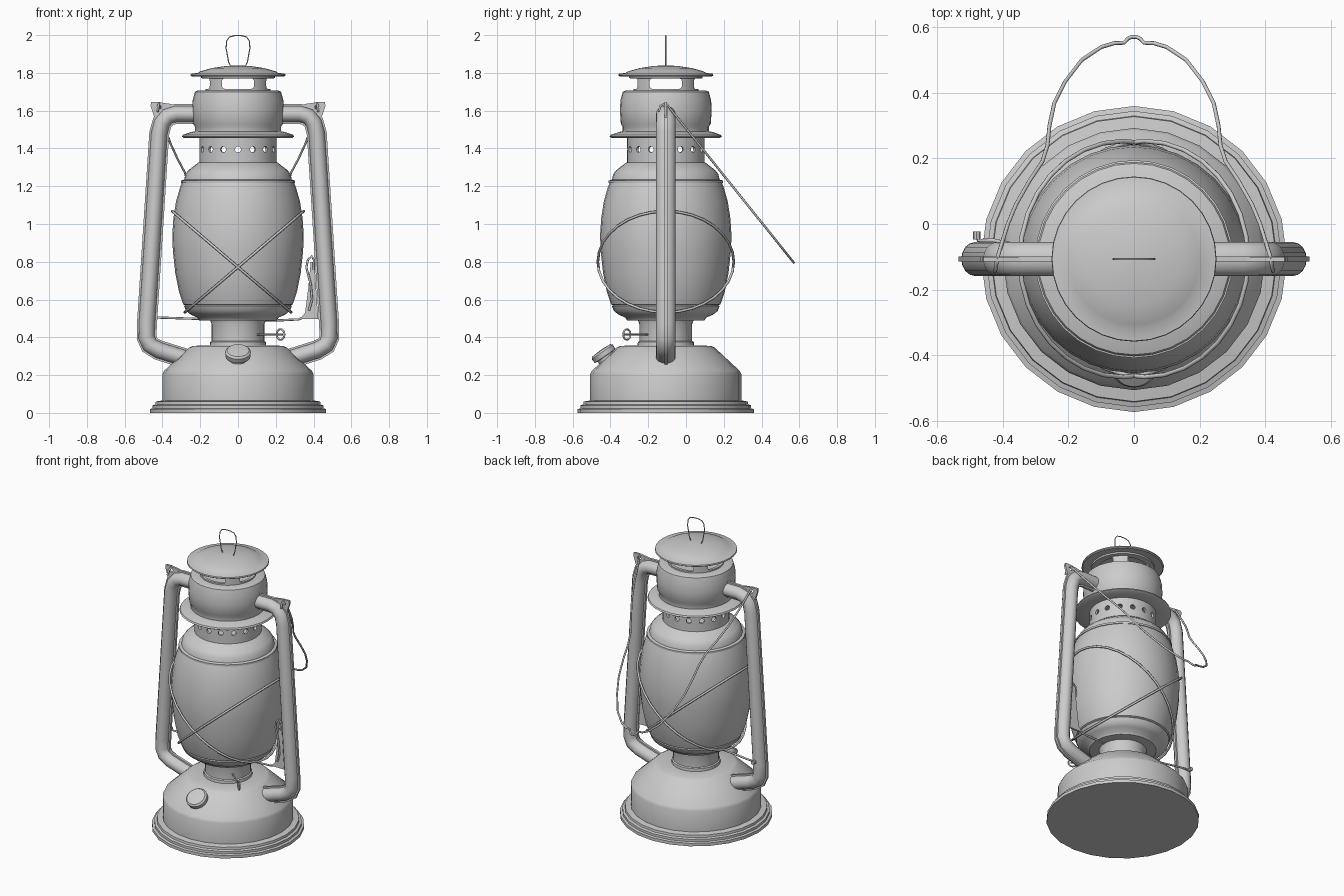
import bpy, bmesh, math
from mathutils import Vector, Matrix

if "Cube" in bpy.data.objects:
    bpy.data.objects.remove(bpy.data.objects["Cube"])

CY = -0.107                      # lantern axis lies at x=0, y=CY


def finish(name, bm, angle=35):
    bmesh.ops.recalc_face_normals(bm, faces=bm.faces)
    me = bpy.data.meshes.new(name)
    bm.to_mesh(me)
    bm.free()
    ob = bpy.data.objects.new(name, me)
    bpy.context.collection.objects.link(ob)
    smooth(ob, angle)
    return ob


def smooth(ob, angle=35):
    bpy.ops.object.select_all(action='DESELECT')
    ob.select_set(True)
    bpy.context.view_layer.objects.active = ob
    bpy.ops.object.shade_smooth_by_angle(angle=math.radians(angle))


def bridge(bm, rings, closed=False, caps=True):
    n = len(rings[0])
    pairs = list(zip(rings, rings[1:])) + ([(rings[-1], rings[0])] if closed else [])
    for a, b in pairs:
        for i in range(n):
            j = (i + 1) % n
            bm.faces.new((a[i], a[j], b[j], b[i]))
    if caps and not closed:
        bm.faces.new(rings[0])
        bm.faces.new(rings[-1])


def lathe(name, profile, seg=32, ring=False, mat=None):
    """Revolve (radius, z) points; ring=True joins last point to first."""
    mat = mat or Matrix.Translation((0, CY, 0))
    bm = bmesh.new()
    rings = [[bm.verts.new(mat @ Vector((r * math.sin(2 * math.pi * i / seg),
                                         r * math.cos(2 * math.pi * i / seg), z)))
              for i in range(seg)] for r, z in profile]
    bridge(bm, rings, closed=ring)
    return finish(name, bm)


def sweep(name, path, section, side):
    """Sweep (normal, y) section along an xz path."""
    bm = bmesh.new()
    pts = [Vector(p) for p in path]
    rings = []
    for i, p in enumerate(pts):
        d0 = (p - pts[i - 1]).normalized() if i else None
        d1 = (pts[i + 1] - p).normalized() if i < len(pts) - 1 else None
        t = ((d0 or d1) + (d1 or d0)).normalized()
        rings.append([bm.verts.new((side * (p.x + t.y * n), CY + y, p.y - t.x * n))
                      for n, y in section])
    bridge(bm, rings)
    return finish(name, bm, 50)


def wire(name, pts, r, cyclic=False):
    cu = bpy.data.curves.new(name, 'CURVE')
    cu.dimensions = '3D'
    cu.bevel_depth = r
    cu.bevel_resolution = 2
    cu.use_fill_caps = True
    sp = cu.splines.new('POLY')
    sp.points.add(len(pts) - 1)
    for q, p in zip(sp.points, pts):
        q.co = (*p, 1)
    sp.use_cyclic_u = cyclic
    ob = bpy.data.objects.new(name, cu)
    bpy.context.collection.objects.link(ob)
    bpy.ops.object.select_all(action='DESELECT')
    ob.select_set(True)
    bpy.context.view_layer.objects.active = ob
    bpy.ops.object.convert(target='MESH')
    smooth(bpy.context.view_layer.objects.active, 60)


def plate(name, outline, y, t, side=1):
    bm = bmesh.new()
    bridge(bm, [[bm.verts.new((side * x, y + s * t / 2, z)) for x, z in outline]
                for s in (-1, 1)])
    return finish(name, bm)


def cut(ob, cutter):
    m = ob.modifiers.new('cut', 'BOOLEAN')
    m.operation = 'DIFFERENCE'
    m.solver = 'EXACT'
    m.object = cutter
    bpy.ops.object.select_all(action='DESELECT')
    ob.select_set(True)
    bpy.context.view_layer.objects.active = ob
    bpy.ops.object.modifier_apply(modifier=m.name)
    bpy.data.objects.remove(cutter)
    smooth(ob)


# Fuel tank with stepped foot
lathe('fuel_tank', [(.467, 0), (.467, .02), (.452, .024), (.452, .04), (.437, .045),
                    (.435, .06), (.40, .066), (.40, .205), (.392, .222), (.26, .345),
                    (.24, .355), (.145, .357)], 24)
# Burner neck and globe seat
lathe('burner_neck', [(.15, .35), (.148, .375), (.14, .38), (.14, .47), (.147, .49), (.12, .50)])
lathe('globe_seat', [(.14, .488), (.205, .49), (.215, .505), (.25, .52), (.275, .54),
                     (.285, .565), (.275, .575)])
# Globe
lathe('globe', [(.26, .56), (.29, .575), (.312, .64), (.332, .74), (.345, .86), (.348, .94),
                (.342, 1.03), (.328, 1.12), (.308, 1.19), (.295, 1.225)])
lathe('globe_collar', [(.29, 1.215), (.302, 1.218), (.302, 1.23), (.285, 1.235), (.278, 1.265),
                       (.262, 1.285), (.21, 1.325), (.19, 1.33)])

# Vent collar with round holes
collar = lathe('vent_collar', [(.205, 1.32), (.205, 1.46), (.19, 1.46), (.19, 1.32)], 48, True)
bm = bmesh.new()
for i in range(16):
    mat = (Matrix.Translation((0, CY, 1.395)) @ Matrix.Rotation(i * math.pi / 8, 4, 'Z')
           @ Matrix.Translation((0, .2, 0)) @ Matrix.Rotation(math.pi / 2, 4, 'X'))
    bmesh.ops.create_cone(bm, cap_ends=True, segments=12, radius1=.016, radius2=.016,
                          depth=.08, matrix=mat)
cut(collar, finish('hole_cutter', bm))

# Flange and hood
lathe('flange', [(.19, 1.455), (.285, 1.455), (.297, 1.462), (.292, 1.472), (.245, 1.488),
                 (.23, 1.49), (.19, 1.48)], 32, True)
lathe('hood', [(.228, 1.485), (.228, 1.515), (.238, 1.53), (.243, 1.60), (.24, 1.655),
               (.228, 1.70), (.215, 1.706), (.16, 1.706)])
# Chimney with four slots
chimney = lathe('chimney', [(.172, 1.70), (.172, 1.77), (.195, 1.772), (.195, 1.79),
                            (.155, 1.79), (.155, 1.70)], 48, True)
bm = bmesh.new()
for i in range(4):
    rot = Matrix.Translation((0, CY, 1.743)) @ Matrix.Rotation(i * math.pi / 2, 4, 'Z')
    shape = [(sx * .07 + .015 * math.cos(a), sz * .0125 + .015 * math.sin(a))
             for sx, sz, k in ((1, 1, 0), (-1, 1, 1), (-1, -1, 2), (1, -1, 3))
             for a in [(k + f / 3) * math.pi / 2 for f in range(4)]]
    bridge(bm, [[bm.verts.new(rot @ Vector((x, y, z))) for x, z in shape] for y in (.11, .22)])
cut(chimney, finish('slot_cutter', bm))
# Domed cap
lathe('cap', [(.15, 1.784), (.245, 1.782), (.252, 1.787), (.25, 1.795), (.213, 1.80), (.20, 1.808),
              (.14, 1.825), (.07, 1.836), (.01, 1.84)])
# Lifting ring on the cap
half = [(.04, 1.836), (.05, 1.86), (.063, 1.93), (.06, 1.97), (.045, 1.99), (.02, 1.997)]
wire('lift_ring', [(x, CY, z) for x, z in half] + [(-x, CY, z) for x, z in reversed(half)],
     .003, True)

# Side tubes with seam fins, and pierced ears
path = [(.2, 1.582), (.33, 1.582), (.372, 1.57), (.402, 1.535), (.417, 1.48), (.482, .47),
        (.484, .40), (.467, .36), (.42, .332), (.27, .285), (.2, .262)]
tube = [(.044 * math.cos(a), .052 * math.sin(a)) for a in [k * math.pi / 8 for k in range(16)]]
fin = [(-.053, -.008), (.053, -.008), (.053, .008), (-.053, .008)]
ear = [(.235, 1.637), (.31, 1.625), (.37, 1.638), (.425, 1.645), (.46, 1.645), (.463, 1.625),
       (.445, 1.57), (.44, 1.50), (.40, 1.50), (.36, 1.57), (.235, 1.58)]
for side, s in ((-1, 'left'), (1, 'right')):
    sweep(s + '_tube', path, tube, side)
    sweep(s + '_tube_seam', path, fin, side)
    e = plate(s + '_ear', ear, CY, .014, side)
    bm = bmesh.new()
    bmesh.ops.create_cone(bm, cap_ends=True, segments=12, radius1=.013, radius2=.013, depth=.1,
                          matrix=Matrix.Translation((side * .42, CY, 1.618))
                          @ Matrix.Rotation(math.pi / 2, 4, 'X'))
    cut(e, finish('ear_cutter', bm))

# Carrying bail, hanging back
half = [(.41, -.08), (.385, 0), (.36, .06), (.32, .13), (.28, .19), (.264, .24), (.258, .30),
        (.243, .37), (.21, .435), (.16, .50), (.10, .54), (.06, .552), (.03, .553), (.02, .565),
        (.008, .571)]
arm = [(.425, -.145, 1.595), (.422, -.135, 1.625), (.418, -.107, 1.64)]
arm += [(x, y, 1.64 - 1.246 * (y + .107)) for x, y in half]
wire('bail_handle', arm + [(-x, y, z) for x, y, z in reversed(arm)], .006)

# Crossed guard wires around the globe
for side, s in ((-1, 'left'), (1, 'right')):
    ring = []
    for k in range(32):
        a = k * math.pi / 16
        ring.append((side * (.033 + .315 * math.cos(a)), CY + .36 * math.sin(a),
                     .80 + .268 * math.cos(a)))
    wire(s + '_guard_wire', ring, .007, True)

# Globe lifter: cross wire, lever plate and its hook
wire('lifter_wire', [(-.48, -.03, .505), (-.475, -.05, .505), (-.43, -.05, .505),
                     (-.28, -.08, .50), (-.1, CY, .495), (.22, CY, .49), (.32, CY, .495),
                     (.36, CY, .51)], .006)
plate('lifter_lever', [(.33, .498), (.425, .498), (.42, .56), (.405, .80), (.385, .80),
                       (.372, .66), (.355, .53)], CY, .012)
wire('lever_hook', [(.375, CY - .01, .54), (.392, CY - .012, .60), (.385, CY - .012, .68),
                    (.362, CY - .01, .77), (.37, CY - .01, .81), (.39, CY - .01, .83),
                    (.402, CY - .01, .81), (.40, CY - .01, .76)], .006)
# Small nut on the left tube
lathe('tube_nut', [(.012, -.012), (.012, .012)], 8,
      mat=Matrix.Translation((-.48, -.035, .505)) @ Matrix.Rotation(math.pi / 2, 4, 'X'))

# Filler cap on the tank shoulder
axis = Vector((0, -.57, .82))
lathe('filler_cap', [(.05, -.03), (.05, .03), (.066, .032), (.068, .058), (.058, .068),
                     (.02, .071)], 24,
      mat=Matrix.Translation((0, -.41, .275)) @ axis.to_track_quat('Z', 'Y').to_matrix().to_4x4())

# Wick knob: stem and ring
d = Vector((.74, -.67, 0)).normalized()
c = Vector((.225, -.313, .415))
wire('wick_stem', [tuple(c - d * .2), tuple(c + d * .015)], .005)
wire('wick_ring', [tuple(c + d * .028 * math.cos(a) + Vector((0, 0, .028 * math.sin(a))))
                   for a in [k * math.pi / 8 for k in range(16)]], .005, True)
